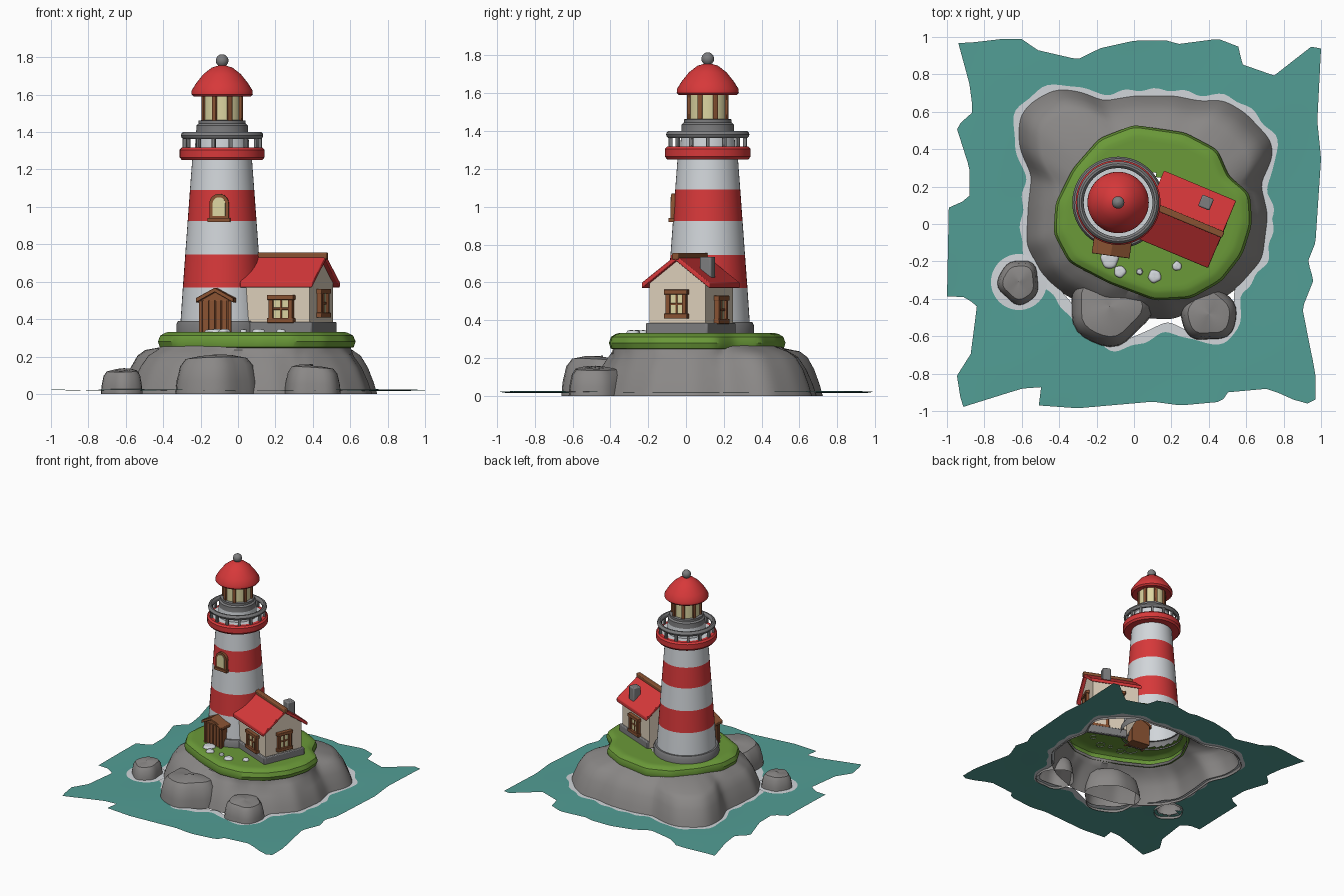
import bpy, bmesh, math
from mathutils import Matrix, Vector
from math import sin, cos, pi, radians

if "Cube" in bpy.data.objects:
    bpy.data.objects.remove(bpy.data.objects["Cube"])

def material(name, c):
    m = bpy.data.materials.new(name)
    m.diffuse_color = (*c, 1)
    m.use_nodes = True
    m.node_tree.nodes["Principled BSDF"].inputs["Base Color"].default_value = m.diffuse_color
    return m

RED = material("red paint", (.68, .04, .042))
WHITE = material("white paint", (.64, .67, .70))
ROCK = material("rock", (.255, .245, .24))
STONE = material("dark stone", (.205, .205, .21))
GRASS = material("grass", (.145, .32, .04))
WATER = material("water", (.085, .34, .30))
WOOD = material("wood", (.25, .085, .032))
CREAM = material("cream wall", (.72, .62, .49))
GLOW = material("window glow", (.72, .67, .36))
T = Matrix.Translation

def Rz(deg):
    return Matrix.Rotation(radians(deg), 4, 'Z')

def finish(name, bm, mats, bevel=0, angle=38):
    me = bpy.data.meshes.new(name)
    bm.to_mesh(me)
    bm.free()
    for m in mats:
        me.materials.append(m)
    ob = bpy.data.objects.new(name, me)
    bpy.context.collection.objects.link(ob)
    bpy.ops.object.select_all(action='DESELECT')
    ob.select_set(True)
    bpy.context.view_layer.objects.active = ob
    bpy.ops.object.shade_smooth_by_angle(angle=radians(angle))
    if bevel:
        b = ob.modifiers.new("soft edges", 'BEVEL')
        b.width, b.segments = bevel, 2
    return ob

def loft(name, rings, mats, bands=None, drop=None, angle=38):
    """Skin closed rings; bands gives the material index of each strip."""
    bm = bmesh.new()
    vs = [[bm.verts.new(p) for p in r] for r in rings]
    n = len(rings[0])
    for k in range(len(rings) - 1):
        for i in range(n):
            j = (i + 1) % n
            q = [vs[k][i], vs[k][j], vs[k + 1][j], vs[k + 1][i]]
            if drop and all(drop(v.co) for v in q):
                continue
            bm.faces.new(q).material_index = bands[k] if bands else 0
    return finish(name, bm, mats, angle=angle)

def lathe(name, prof, mats, c, bands=None, n=48):
    return loft(name, [[(c[0] + r * cos(2 * pi * i / n), c[1] + r * sin(2 * pi * i / n), z)
                        for i in range(n)] for r, z in prof], mats, bands)

def box(bm, M, c, s, mat=0):
    vs = bmesh.ops.create_cube(bm, size=1, matrix=M @ T(c) @ Matrix.Diagonal((*s, 1)))['verts']
    for f in {f for v in vs for f in v.link_faces}:
        f.material_index = mat

def prism(bm, M, yz, x0, x1, mat=0):
    """Extrude a counter-clockwise (y, z) outline along local x."""
    a, b = ([bm.verts.new(M @ Vector((x, y, z))) for y, z in yz] for x in (x0, x1))
    n = len(yz)
    fs = [bm.faces.new(b), bm.faces.new(a[::-1])]
    fs += [bm.faces.new((a[i], a[(i + 1) % n], b[(i + 1) % n], b[i])) for i in range(n)]
    for f in fs:
        f.material_index = mat

# ---- island outlines, sampled as radii around a centre
C, N = Vector((.08, .05)), 180

def radii(poly, smooth=0):
    out = []
    for i in range(N):
        d = Vector((cos(2 * pi * i / N), sin(2 * pi * i / N)))
        best = 0
        for p, q in zip(poly, poly[1:] + poly[:1]):
            p, e = Vector(p) - C, Vector(q) - Vector(p)
            den = d.cross(e)
            if abs(den) > 1e-9:
                t, u = p.cross(e) / den, p.cross(d) / den
                if t > 0 and -1e-6 <= u <= 1 + 1e-6:
                    best = max(best, t)
        out.append(best)
    for _ in range(smooth):
        out = [(out[i - 1] + 2 * out[i] + out[(i + 1) % N]) / 4 for i in range(N)]
    return out

def ring(rs, z):
    pts = []
    for i, r in enumerate(rs):
        a = 2 * pi * i / N
        x, y = C.x + r * cos(a), C.y + r * sin(a)
        pts.append((x, y, z(x, y) if callable(z) else z))
    return pts

north = [(.69, -.19), (.72, .05), (.68, .22), (.75, .36), (.74, .45), (.6, .6), (.48, .67), (.36, .66), (.22, .69),
         (0, .69), (-.18, .66), (-.27, .71), (-.42, .73), (-.55, .66), (-.62, .58), (-.62, .4), (-.55, .27),
         (-.57, .1), (-.58, -.11), (-.5, -.27)]
shore = radii(north + [(-.34, -.45), (-.28, -.56), (-.09, -.66), (.06, -.6), (.19, -.54), (.3, -.6), (.5, -.62),
                       (.55, -.5), (.55, -.36)], 3)
body = radii(north + [(-.4, -.36), (-.2, -.47), (0, -.5), (.2, -.51), (.43, -.43), (.57, -.33)], 3)
turf = radii([(0, .52), (.27, .48), (.44, .39), (.5, .25), (.61, .16), (.62, 0), (.57, -.16), (.46, -.3), (.3, -.39),
              (.11, -.40), (-.13, -.31), (-.34, -.2), (-.42, -.05), (-.41, .11), (-.32, .29), (-.18, .45)], 3)
edge = radii([(-.94, .97), (-.87, .97), (-.7, .99), (-.58, .99), (-.56, .94), (-.3, .88), (-.18, .94), (0, .98),
              (.2, .98), (.22, .96), (.45, .99), (.58, .94), (.56, .86), (.76, .79), (.93, .95), (1, .94),
              (.98, .55), (1, .35), (.97, -.1), (.93, -.2), (.96, -.3), (.9, -.45), (.97, -.8), (.97, -.96),
              (.9, -.96), (.72, -.88), (.5, -.9), (.47, -.95), (.25, -.97), (.1, -.95), (-.3, -.985), (-.51, -.97),
              (-.46, -.87), (-.6, -.88), (-.92, -.98), (-.95, -.79), (-.88, -.75), (-.84, -.44), (-.9, -.39),
              (-1, -.4), (-.99, .1), (-.88, .13), (-.88, .3), (-.95, .52), (-.86, .6), (-.88, .75)])

# ---- sea with a foam line, open under the island and the islet
islet = Vector((-.615, -.31, 0))
wave = lambda x, y: .02 + .005 * sin(5 * x + 1) * cos(4 * y)
outer = [s + .028 + .008 * sin(i * .9) for i, s in enumerate(shore)]
steps = [0, .1, .2, .3, .4, .5, .6, .7, .8, .9, 1]
rings = [ring([e + (o - e) * t for e, o in zip(edge, outer)], wave) for t in steps]
rings.append(ring([s - .025 for s in shore], wave))
loft("sea", rings, [WATER, WHITE], [0] * 10 + [1],
     drop=lambda v: math.hypot(v.x - islet.x, v.y - islet.y) < .125)
lathe("islet_foam", [(.15, .024), (.09, .027)], [WHITE], islet)

# ---- main rock and grass cap
prof = [(0, 0), (.02, .06), (.055, .14), (.1, .205), (.15, .235)]
rings = [ring([max(b - d, g * .98) for b, g in zip(body, turf)], z) for d, z in prof]
rings.append(ring([g * .96 for g in turf], .27))
loft("island_rock", rings, [ROCK])

TOWER = Vector((-.085, .115, 0))
HOUSE = T((.445, -.045, 0)) @ Rz(-22.7)
HINV = HOUSE.inverted()

def under_building(v):
    h = HINV @ v
    return (v - TOWER).xy.length < .235 or (-.45 < h.x < .01 and abs(h.y) < .17)

prof = [(.96, .245), (1.0, .25), (1.02, .28), (.995, .312), (.94, .327)] + \
       [(f / 20, .332) for f in range(18, 0, -1)] + [(.001, .332)]
loft("grass", [ring([g * f for g in turf], z) for f, z in prof], [GRASS], drop=under_building)

# ---- boulders and path stones
def boulder(name, c, rx, ry, h, mat, k, z0=0.0):
    n, rings = 28, []
    for f, t in [(1, 0), (.97, .35), (.88, .75), (.74, .94), (.45, 1), (.001, 1.01)]:
        r = []
        for i in range(n):
            a = 2 * pi * i / n
            w = f * (1 + .05 * sin(3 * a + k) + .04 * sin(5 * a + 2 * k))
            r.append((c[0] + rx * w * cos(a), c[1] + ry * w * sin(a), z0 + h * t * (1 + .05 * cos(a + k))))
        rings.append(r)
    loft(name, rings, [mat])

boulder("boulder_left", (-.13, -.44), .22, .21, .2, ROCK, 1)
boulder("boulder_right", (.40, -.48), .15, .15, .15, ROCK, 3)
boulder("islet_rock", islet, .11, .12, .13, ROCK, 5)
for i, (x, y, r) in enumerate([(-.13, -.19, .048), (-.075, -.255, .032), (.11, -.28, .035), (.23, -.225, .025),
                               (.03, -.255, .018)]):
    boulder(f"path_stone_{i + 1}", (x, y), r, r, .018, WHITE, i, .328)

# ---- tower: stone foot, painted bands, gallery, collar, lamp room
S, W, R, G = 0, 1, 2, 3
prof = [(.245, .32), (.245, .372), (.235, .39), (.222, .39), (.21, .57), (.197, .745), (.184, .925), (.172, 1.09),
        (.16, 1.25), (.215, 1.25), (.227, 1.265), (.227, 1.305), (.215, 1.318), (.19, 1.318), (.145, 1.318),
        (.14, 1.395), (.138, 1.41), (.138, 1.435), (.126, 1.445), (.126, 1.462), (.104, 1.464), (.104, 1.6)]
lathe("tower", prof, [STONE, WHITE, RED, GLOW], TOWER,
      [S, S, S, W, R, W, R, W, R, R, R, R, R, W, W, S, S, S, S, S, G])
lathe("lamp_roof", [(.09, 1.6), (.152, 1.59), (.164, 1.602), (.163, 1.622), (.138, 1.662), (.1, 1.71), (.055, 1.745),
                    (.015, 1.757)], [RED], TOWER)
lathe("finial", [(.02, 1.745), (.02, 1.757)] + [(max(.034 * cos(a), .001), 1.782 + .034 * sin(a))
      for a in [radians(d) for d in range(-50, 91, 20)]], [STONE], TOWER, n=20)

# gallery rail and lamp room posts
lathe("rail_ring", [(.202 + .018 * cos(a), 1.382 + .02 * sin(a)) for a in [2 * pi * i / 10 for i in range(11)]],
      [STONE], TOWER)
bm, lb = bmesh.new(), bmesh.new()
for i in range(14):
    box(bm, T(TOWER) @ Rz(360 * i / 14), (.202, 0, 1.342), (.02, .02, .06))
for i in range(8):
    box(lb, T(TOWER) @ Rz(45 * i + 22.5), (.105, 0, 1.53), (.022, .026, .14))
finish("rail_posts", bm, [STONE], .004)
finish("lamp_room_posts", lb, [WOOD], .004)

# ---- tower window with arched frame
def arch(w, z0, z1):
    zc = z1 - w
    return [(-w, z0), (w, z0)] + [(w * cos(radians(a)), zc + w * sin(radians(a))) for a in range(0, 181, 20)]

M = T(TOWER) @ Rz(-95)
bm = bmesh.new()
prism(bm, M, arch(.052, .93, 1.07), .14, .192, 0)
prism(bm, M, arch(.034, .95, 1.052), .15, .196, 1)
box(bm, M, (.18, 0, .93), (.045, .12, .02), 0)
finish("tower_window", bm, [WOOD, GLOW])

# ---- tower door with small gabled hood
M = T(TOWER) @ Rz(-98)
bm = bmesh.new()
prism(bm, M, [(-.08, .325), (.08, .325), (.08, .5), (0, .545), (-.08, .5)], .16, .262)
for s in (-1, 1):
    box(bm, M, (.265, s * .078, .412), (.02, .018, .175))
for i in range(4):
    box(bm, M, (.264, (i - 1.5) * .033, .415), (.01, .029, .17))
prism(bm, M, [(-.102, .488), (0, .545), (.102, .488), (.102, .512), (0, .568), (-.102, .512)], .16, .288)
finish("tower_door", bm, [WOOD], .003)

# ---- cottage walls (open below), stone foot, roof, ridge beam, chimney
bm = bmesh.new()
prism(bm, HOUSE, [(-.16, .33), (.16, .33), (.16, .595), (0, .722), (-.16, .595)], -.375, 0)
bm.faces.ensure_lookup_table()
bm.faces.remove(bm.faces[2])
finish("cottage_walls", bm, [CREAM])
bm = bmesh.new()
for c, s in [((-.18, -.163, .352), (.39, .03, .066)), ((-.18, .163, .352), (.39, .03, .066)),
             ((.002, 0, .352), (.03, .35, .066))]:
    box(bm, HOUSE, c, s)
finish("cottage_foot", bm, [STONE], .006)
bm = bmesh.new()
prism(bm, HOUSE, [(-.195, .568), (0, .715), (.195, .568), (.195, .598), (0, .742), (-.195, .598)], -.39, .028)
finish("cottage_roof", bm, [RED], .005)
bm = bmesh.new()
box(bm, HOUSE, (-.175, 0, .738), (.42, .036, .036))
finish("ridge_beam", bm, [WOOD], .006)
bm = bmesh.new()
box(bm, HOUSE, (-.117, .124, .65), (.066, .066, .17))
finish("chimney", bm, [STONE], .008)

# ---- cottage windows: pane, frame, sill and glazing bars
def window(name, M, w, h, z):
    bm = bmesh.new()
    box(bm, M, (.006, 0, z), (.012, w * .8, h * .8), 1)
    for s in (-1, 1):
        box(bm, M, (.01, s * (w / 2 - .011), z), (.032, .024, h))
        box(bm, M, (.012, 0, z + s * (h / 2 - .011)), (.036, w + .018, .026))
    box(bm, M, (.009, 0, z), (.016, .012, h * .85))
    box(bm, M, (.009, 0, z), (.016, w * .85, .012))
    finish(name, bm, [WOOD, GLOW], .003)

window("gable_window", HOUSE, .115, .15, .485)
window("front_window", HOUSE @ T((-.16, -.16, 0)) @ Rz(-90), .135, .145, .455)
window("back_window", HOUSE @ T((-.19, .16, 0)) @ Rz(90), .125, .145, .455)
